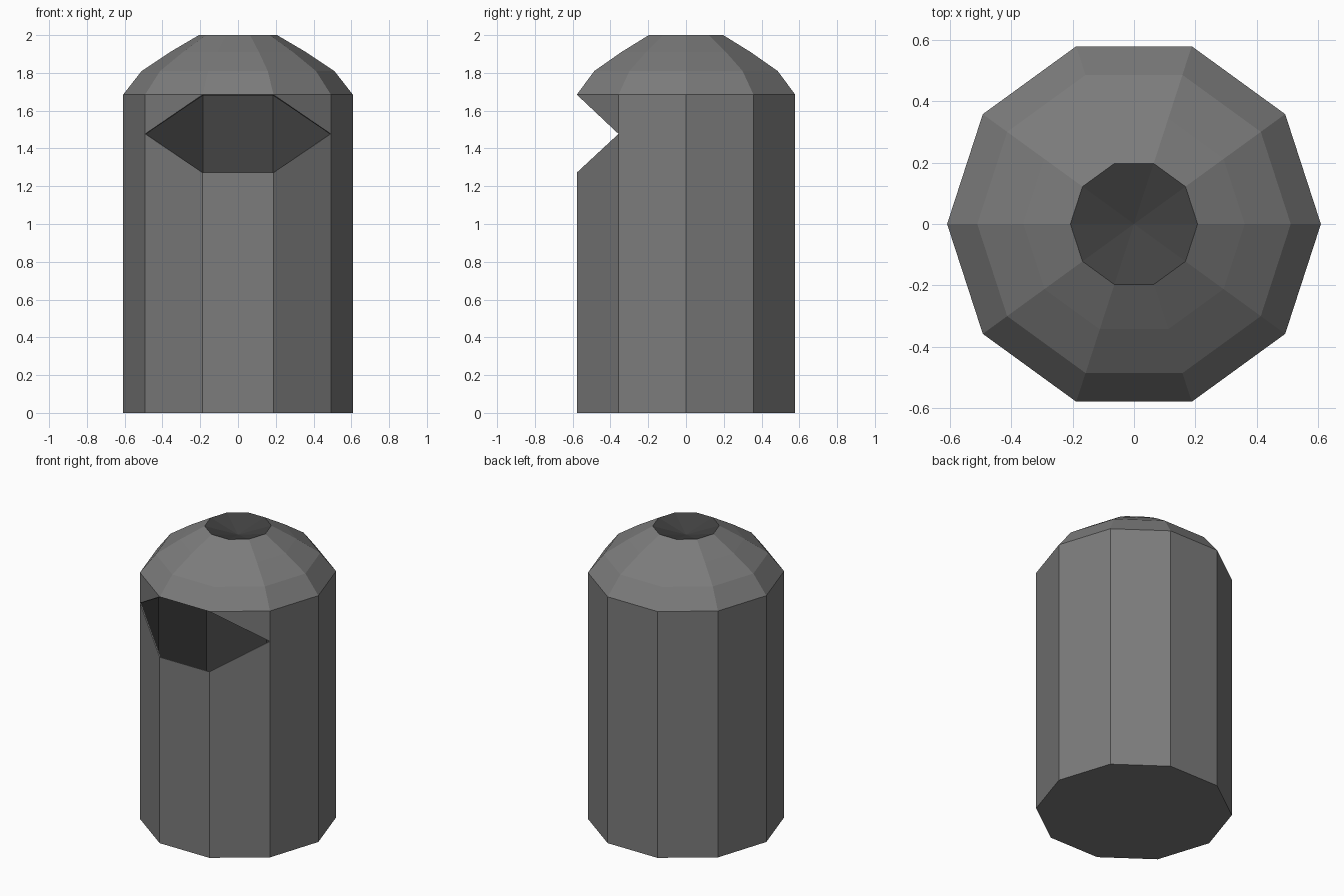
import bpy, bmesh, math

if "Cube" in bpy.data.objects:
    bpy.data.objects.remove(bpy.data.objects["Cube"])

SIDES = 10
R = 0.608


def material(name, value):
    m = bpy.data.materials.new(name)
    m.diffuse_color = (value, value, value, 1)
    m.use_nodes = True
    m.node_tree.nodes["Principled BSDF"].inputs["Base Color"].default_value = m.diffuse_color
    return m


shell_grey = material("shell_grey", 0.2)
inner_dark = material("inner_dark", 0.056)


def ring_point(i, r, z):
    a = math.radians(36 * (i % SIDES))
    return (r * math.cos(a), r * math.sin(a), z)


def make_object(name, faces, mats):
    """Build a mesh from lists of points, sharing equal points."""
    bm = bmesh.new()
    verts = {}
    for pts in faces:
        loop = []
        for p in pts:
            key = tuple(round(c, 5) for c in p)
            if key not in verts:
                verts[key] = bm.verts.new(p)
            if verts[key] not in loop:
                loop.append(verts[key])
        if len(loop) >= 3:
            bm.faces.new(loop)
    me = bpy.data.meshes.new(name)
    bm.to_mesh(me)
    bm.free()
    for m in mats:
        me.materials.append(m)
    ob = bpy.data.objects.new(name, me)
    bpy.context.collection.objects.link(ob)
    return ob


# Hollow body: walls with a hexagonal front slot, then the dome
def low_lip(i):
    return 1.272 if i % SIDES in (7, 8) else 1.477


def high_lip(i):
    return 1.685 if i % SIDES in (7, 8) else 1.477


DOME = [(R, 1.685), (0.51, 1.81), (0.36, 1.91), (0.207, 2.0)]
faces = [[ring_point(i, R, 0) for i in reversed(range(SIDES))]]
for i in range(SIDES):
    j = i + 1
    faces.append([ring_point(i, R, 0), ring_point(j, R, 0),
                  ring_point(j, R, low_lip(j)), ring_point(i, R, low_lip(i))])
    faces.append([ring_point(i, R, high_lip(i)), ring_point(j, R, high_lip(j)),
                  ring_point(j, R, 1.685), ring_point(i, R, 1.685)])
    for (r0, z0), (r1, z1) in zip(DOME, DOME[1:]):
        faces.append([ring_point(i, r0, z0), ring_point(j, r0, z0),
                      ring_point(j, r1, z1), ring_point(i, r1, z1)])
body = make_object("hollow_body", faces, [shell_grey, inner_dark])

# Thin wall with a dark inside
wall = body.modifiers.new("wall", 'SOLIDIFY')
wall.thickness = 0.008
wall.offset = -1
wall.material_offset = 1
wall.material_offset_rim = 0

# Shallow dark dish closing the hole in the dome
make_object("top_dish",
            [[ring_point(i, 0.207, 2.0), ring_point(i + 1, 0.207, 2.0), (0, 0, 1.94)]
             for i in range(SIDES)], [inner_dark])
